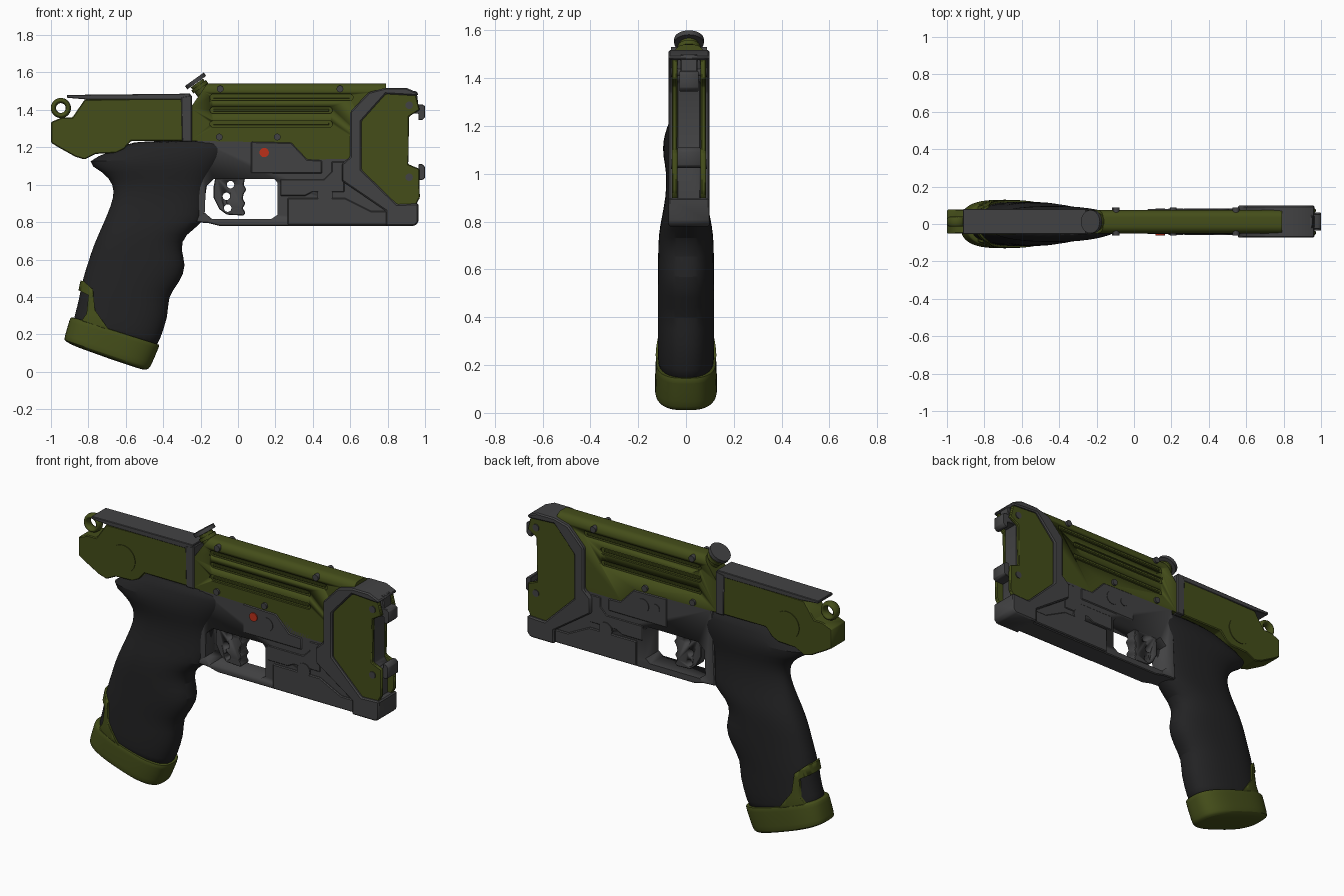
import bpy, bmesh, math
from mathutils import Vector, Matrix

if "Cube" in bpy.data.objects:
    bpy.data.objects.remove(bpy.data.objects["Cube"])

YC = 0.0125  # centre plane of the body


def material(name, c):
    m = bpy.data.materials.new(name)
    m.diffuse_color = (*c, 1)
    m.use_nodes = True
    m.node_tree.nodes["Principled BSDF"].inputs["Base Color"].default_value = m.diffuse_color
    return m


OLIVE = material("olive", (0.058, 0.075, 0.010))
GREY = material("dark_grey", (0.055, 0.055, 0.057))
BLACK = material("rubber_black", (0.016, 0.016, 0.017))
RED = material("red", (0.5, 0.03, 0.01))


def finish(name, bm, mat, smooth=True):
    bmesh.ops.recalc_face_normals(bm, faces=bm.faces)
    me = bpy.data.meshes.new(name)
    bm.to_mesh(me)
    bm.free()
    ob = bpy.data.objects.new(name, me)
    bpy.context.collection.objects.link(ob)
    if mat:
        me.materials.append(mat)
    bpy.ops.object.select_all(action='DESELECT')
    ob.select_set(True)
    bpy.context.view_layer.objects.active = ob
    if smooth:
        bpy.ops.object.shade_smooth_by_angle(angle=math.radians(35))
    return ob


def prism(name, pts, half, mat=None, bevel=0.005, round_top=None, yc=YC):
    """Side profile (x, z) extruded across y."""
    bm = bmesh.new()
    f = bm.faces.new([bm.verts.new((x, yc - half, z)) for x, z in pts])
    ext = bmesh.ops.extrude_face_region(bm, geom=[f])
    bmesh.ops.translate(bm, vec=(0, 2 * half, 0),
                        verts=[v for v in ext['geom'] if isinstance(v, bmesh.types.BMVert)])
    bmesh.ops.recalc_face_normals(bm, faces=bm.faces)
    if round_top:
        es = [e for e in bm.edges if all(v.co.z > round_top for v in e.verts)
              and abs(e.verts[0].co.y - e.verts[1].co.y) < 1e-4]
        bmesh.ops.bevel(bm, geom=es, offset=0.04, segments=6, profile=0.5, affect='EDGES')
    elif bevel:
        es = [e for e in bm.edges if e.calc_face_angle(0) > 0.5]
        bmesh.ops.bevel(bm, geom=es, offset=bevel, segments=1, affect='EDGES')
    return finish(name, bm, mat)


def cyl(name, p, r, depth, mat=None, axis=(0, 1, 0), seg=28):
    bm = bmesh.new()
    rot = Vector((0, 0, 1)).rotation_difference(Vector(axis)).to_matrix().to_4x4()
    bmesh.ops.create_cone(bm, cap_ends=True, segments=seg, radius1=r, radius2=r, depth=depth,
                          matrix=Matrix.Translation(p) @ rot)
    return finish(name, bm, mat)


def disc(name, x, z, r, half, mat):
    return cyl(name, (x, YC, z), r, 2 * half, mat)


def boolean(ob, cutter, op='DIFFERENCE'):
    m = ob.modifiers.new("cut", 'BOOLEAN')
    m.operation, m.object, m.solver = op, cutter, 'EXACT'
    bpy.context.view_layer.objects.active = ob
    bpy.ops.object.modifier_apply(modifier=m.name)
    bpy.data.objects.remove(cutter)


def loft(name, rows, mat, grow=0.0, n=2.4, seg=32, level=2):
    """Skin of superellipse sections; row = back point, front point, half width."""
    bm = bmesh.new()
    rings = []
    for lx, lz, rx, rz, hw in rows:
        c, a = Vector(((lx + rx) / 2, 0, (lz + rz) / 2)), Vector(((rx - lx) / 2, 0, (rz - lz) / 2))
        a *= 1 + grow / a.length
        ring = []
        for i in range(seg):
            t = 2 * math.pi * i / seg
            cs, sn = math.cos(t), math.sin(t)
            p = c + a * math.copysign(abs(cs) ** (2 / n), cs)
            p.y = (hw + grow) * math.copysign(abs(sn) ** (2 / n), sn)
            ring.append(bm.verts.new(p))
        rings.append(ring)
    for r0, r1 in zip(rings, rings[1:]):
        for i in range(seg):
            j = (i + 1) % seg
            bm.faces.new((r0[i], r0[j], r1[j], r1[i]))
    bm.faces.new(rings[0])
    bm.faces.new(rings[-1])
    ob = finish(name, bm, mat)
    if level:
        m = ob.modifiers.new("smooth", 'SUBSURF')
        m.levels = m.render_levels = level
        bpy.ops.object.modifier_apply(modifier=m.name)
    return ob


# --- Grip with finger grooves
GRIP = [(-.58, 1.24, -.065, 1.24, .066), (-.66, 1.18, -.062, 1.20, .08), (-.84, 1.125, -.075, 1.15, .098),
        (-.72, 1.07, -.13, 1.07, .096), (-.665, 1.0, -.172, 1.0, .08), (-.665, .93, -.178, .87, .085),
        (-.70, .84, -.185, .79, .102), (-.735, .76, -.285, .735, .115), (-.775, .67, -.31, .655, .117),
        (-.80, .59, -.272, .57, .118), (-.83, .50, -.31, .48, .118), (-.845, .42, -.378, .40, .118),
        (-.86, .35, -.368, .30, .118), (-.88, .28, -.42, .17, .118), (-.89, .22, -.44, .10, .115)]
loft("grip", GRIP, BLACK, level=1)

# --- Grip base cap and the back strap rising from it
loft("grip_base", [(-.88, .295, -.43, .145, .115), (-.895, .29, -.42, .145, .126), (-.90, .285, -.418, .14, .128),
                   (-.93, .18, -.465, .03, .131), (-.93, .17, -.475, .018, .13), (-.91, .155, -.49, .008, .118),
                   (-.86, .13, -.53, .015, .09)], OLIVE, n=2.8, level=1)
strap = loft("back_strap", GRIP[8:], OLIVE, grow=0.012, level=1)
boolean(strap, prism("strap_cutter", [(-.9, .495), (-.825, .485), (-.775, .44), (-.765, .33), (-.68, .21),
                                      (-.86, .24), (-.81, .31), (-.80, .41), (-.9, .46)], .3, bevel=0), 'INTERSECT')

# --- Rear body, round boss, lanyard ring, top strip and bracket
prism("rear_body", [(-1, 1.335), (-.94, 1.36), (-.885, 1.36), (-.82, 1.455), (-.26, 1.465), (-.26, 1.235),
                    (-.57, 1.235), (-.61, 1.19), (-.65, 1.17), (-.76, 1.165), (-.82, 1.135), (-.87, 1.15),
                    (-.96, 1.20), (-1, 1.225)], .064, OLIVE)
disc("rear_boss", -.71, 1.285, .08, .068, OLIVE)
bpy.ops.mesh.primitive_torus_add(location=(-.947, YC, 1.41), rotation=(math.pi / 2, 0, 0), major_radius=.04,
                                 minor_radius=.014, major_segments=32, minor_segments=12)
ring = bpy.context.object
ring.name = "lanyard_ring"
ring.scale = (1, 1, 1.9)
ring.data.materials.append(OLIVE)
bpy.ops.object.shade_smooth()
prism("top_strip", [(-.915, 1.465), (-.915, 1.48), (-.255, 1.487), (-.255, 1.455), (-.80, 1.455)], .067, GREY, .003)
prism("rear_bracket", [(-.305, 1.47), (-.247, 1.48), (-.247, 1.23), (-.30, 1.23)], .068, GREY)

# --- Upper olive cover with rounded top and cooling grooves
cover = prism("upper_cover", [(-.255, 1.41), (-.165, 1.54), (.79, 1.54), (.79, 1.14), (.37, 1.135), (.28, 1.225),
                              (-.255, 1.235)], .062, OLIVE, round_top=1.53)
for x1, z in ((.615, 1.467), (.505, 1.398), (.505, 1.325)):
    r, x0 = .018, -.15
    slot = [(x1 - r + r * math.sin(math.pi * i / 8), z + r * math.cos(math.pi * i / 8)) for i in range(9)]
    slot += [(x0 + r - r * math.sin(math.pi * i / 8), z - r * math.cos(math.pi * i / 8)) for i in range(9)]
    for side in (-1, 1):
        boolean(cover, prism("slot_cutter", slot, .012, bevel=0, yc=YC + side * .062))
    # thin raised core inside each groove
    prism("groove_rib", [(x0 + r, z + .006), (x1 - r, z + .006), (x1 - r, z - .006), (x0 + r, z - .006)],
          .056, OLIVE, .002)
for x, z in ((-.095, 1.512), (.545, 1.512), (-.1, 1.255), (.21, 1.255)):
    disc("cover_pin", x, z, .018, .075, GREY)

# --- Tilted knob behind the cover
ax = Vector((-.58, 0, .81)).normalized()
base = Vector((-.17, YC, 1.475))
cyl("knob_stem", base + ax * .035, .04, .1, OLIVE, ax)
cyl("knob_collar", base + ax * .06, .048, .02, OLIVE, ax)
cyl("knob_cap", base + ax * .098, .062, .022, GREY, ax)

# --- Lower frame with trigger window
frame = prism("lower_frame", [(-.22, 1.245), (.30, 1.245), (.40, 1.16), (.65, 1.16), (.82, 1.0), (.85, .78),
                              (-.10, .78), (-.16, .795), (-.24, .80)], .062, GREY)
boolean(frame, prism("window_cutter", [(-.13, 1.03), (.195, 1.03), (.212, 1.01), (.212, .84), (.18, .818),
                                       (-.14, .818), (-.178, .85), (-.172, .99)], .3, bevel=0))
prism("switch_plate", [(.07, 1.23), (.285, 1.225), (.37, 1.135), (.45, 1.13), (.45, 1.06), (.07, 1.06)], .067, GREY)
prism("mid_rail", [(.225, 1.03), (.46, 1.03), (.50, 1.07), (.50, 1.125), (.57, 1.125), (.57, .96), (.40, .96),
                   (.36, .94), (.225, .94)], .066, GREY)
prism("lower_panel", [(.265, .785), (.265, .93), (.57, .93), (.71, .86), (.80, .86), (.80, .785)], .071, GREY)
disc("frame_boss", .465, .945, .042, .071, GREY)
disc("selector_boss", .225, 1.15, .04, .07, GREY)
cyl("red_button", (.14, YC - .06, 1.172), .025, .026, RED)
cyl("rear_button", (.14, YC + .06, 1.155), .025, .022, GREY)

# --- Trigger with lightening holes and scalloped front
trigger = prism("trigger", [(-.12, 1.045), (.04, 1.045), (.03, 1.0), (.045, .975), (.03, .95), (.025, .925),
                            (.04, .90), (.025, .875), (.04, .85), (.03, .835), (-.06, .84), (-.10, .87),
                            (-.13, .93), (-.13, .99)], .035, GREY, .004)
for x, z in ((-.04, 1.0), (-.062, .938), (-.055, .875)):
    boolean(trigger, disc("hole_cutter", x, z, .02, .2, None))

# --- Muzzle frame: C shaped surround standing proud of the cartridge
prism("muzzle_frame", [(.60, 1.39), (.70, 1.495), (.79, 1.518), (.90, 1.518), (.965, 1.49), (.96, 1.475),
                       (.79, 1.485), (.66, 1.34), (.66, 1.08), (.85, .895), (.965, .90), (.965, .80), (.945, .78),
                       (.79, .78), (.79, .86), (.555, 1.02), (.555, 1.11), (.60, 1.15)], .0855, GREY, .007)

# --- Cartridge: grey core between two olive side plates
prism("cartridge_core", [(.64, 1.4), (.78, 1.50), (.93, 1.50), (.93, 1.40), (.91, 1.38), (.91, 1.10), (.93, 1.08),
                         (.93, .88), (.84, .88), (.64, 1.05)], .05, GREY)
plate = [(.64, 1.35), (.78, 1.495), (.95, 1.485), (.972, 1.40), (.915, 1.365), (.91, 1.11), (.97, 1.085),
         (.972, .93), (.95, .89), (.84, .89), (.64, 1.07)]
for side in (-1, 1):
    prism("cartridge_plate", plate, .011, OLIVE, yc=YC + side * .06)
for z in (1.425, 1.04):
    disc("cartridge_screw", .915, z, .02, .076, GREY)

# --- Hooked contacts on the front face
for z, s, h in ((1.39, 1, .040), (1.065, -1, .048)):
    prism("front_contact", [(.90, z + s * .04), (.985, z + s * .04), (1.0, z + s * .03), (1.0, z - s * .03),
                            (.985, z - s * .045), (.965, z - s * .045), (.965, z - s * .01), (.90, z - s * .01)],
          h, GREY, .003)
prism("upper_contact_block", [(.90, 1.42), (.965, 1.42), (.955, 1.50), (.90, 1.50)], .036, GREY)
